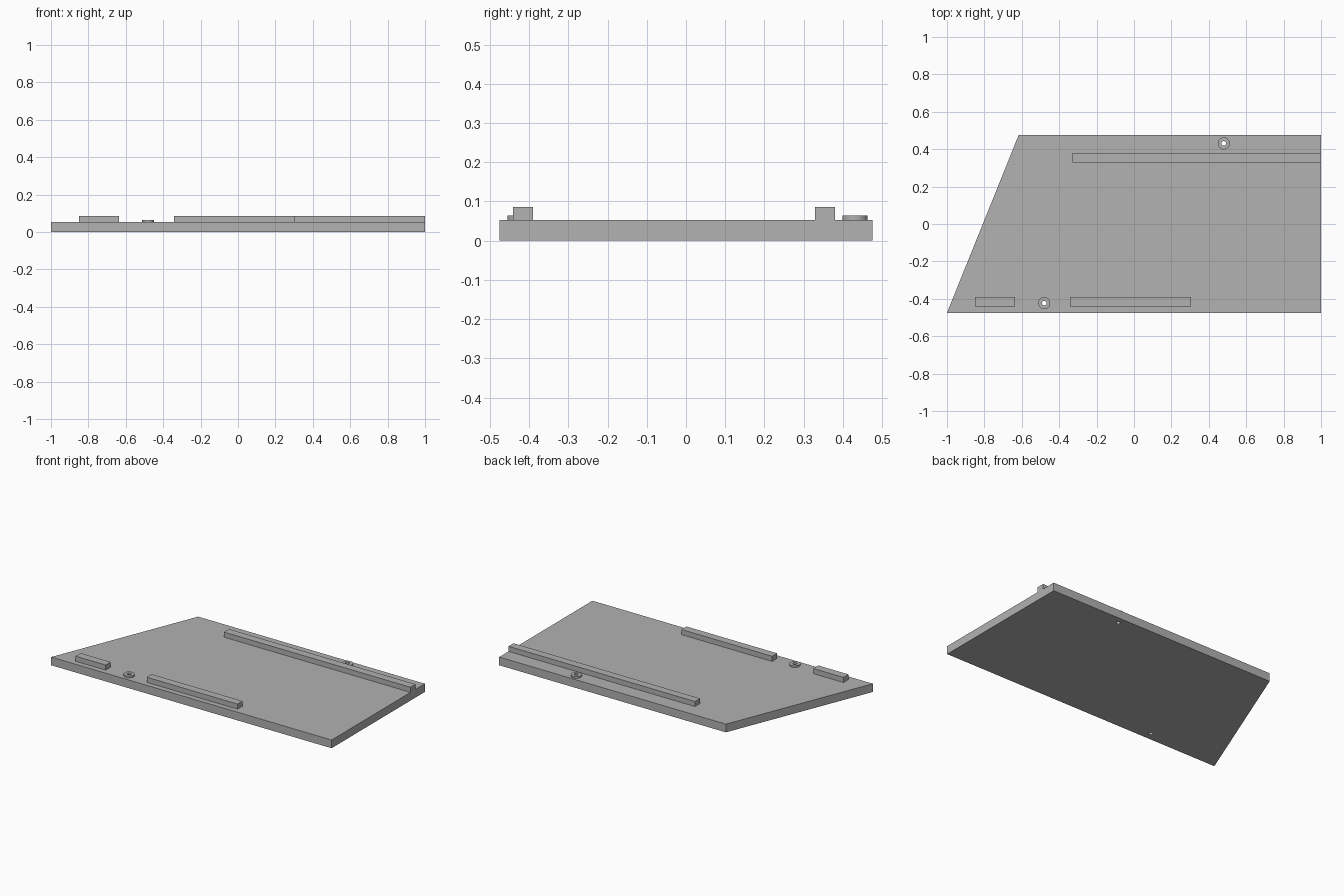
import bpy
import bmesh

if "Cube" in bpy.data.objects:
    bpy.data.objects.remove(bpy.data.objects["Cube"], do_unlink=True)

THICK = 0.053       # plate thickness
RAIL_TOP = 0.086
BOSS_TOP = 0.064
BOSS_R, HOLE_R = 0.032, 0.0125
BOSSES = {"front_boss": (-0.48, -0.423), "back_boss": (0.48, 0.431)}

grey = bpy.data.materials.new("plain_grey")
grey.use_nodes = True
COLOUR = (0.445, 0.445, 0.445, 1)
grey.diffuse_color = COLOUR
grey.node_tree.nodes["Principled BSDF"].inputs["Base Color"].default_value = COLOUR


def prism(name, outline, z0, z1):
    """Extrude a flat outline from z0 up to z1."""
    bm = bmesh.new()
    base = bm.faces.new([bm.verts.new((x, y, z0)) for x, y in outline])
    top = bmesh.ops.extrude_face_region(bm, geom=[base])["geom"]
    bmesh.ops.translate(bm, vec=(0, 0, z1 - z0),
                        verts=[v for v in top if isinstance(v, bmesh.types.BMVert)])
    bmesh.ops.recalc_face_normals(bm, faces=bm.faces)
    mesh = bpy.data.meshes.new(name)
    bm.to_mesh(mesh)
    bm.free()
    mesh.materials.append(grey)
    obj = bpy.data.objects.new(name, mesh)
    bpy.context.collection.objects.link(obj)
    return obj


def cylinder(name, centre, radius, z0, z1):
    bpy.ops.mesh.primitive_cylinder_add(
        vertices=48, radius=radius, depth=z1 - z0,
        location=(*centre, (z0 + z1) / 2))
    obj = bpy.context.object
    obj.name = name
    obj.data.materials.append(grey)
    return obj


def smooth(obj):
    bpy.ops.object.select_all(action="DESELECT")
    obj.select_set(True)
    bpy.context.view_layer.objects.active = obj
    bpy.ops.object.shade_smooth_by_angle()


def drill(obj, cutter):
    mod = obj.modifiers.new("hole", "BOOLEAN")
    mod.operation = "DIFFERENCE"
    mod.solver = "EXACT"
    mod.object = cutter
    bpy.context.view_layer.objects.active = obj
    bpy.ops.object.modifier_apply(modifier=mod.name)


# Base plate with one slanted end
plate = prism("base_plate", [(-1, -0.475), (1, -0.475), (1, 0.475), (-0.617, 0.475)], 0, THICK)

# Raised rails along the two long edges
for name, x0, x1, y0, y1 in (
        ("back_rail", -0.33, 1, 0.329, 0.38),
        ("front_short_rail", -0.85, -0.635, -0.441, -0.39),
        ("front_long_rail", -0.342, 0.305, -0.441, -0.39)):
    prism(name, [(x0, y0), (x1, y0), (x1, y1), (x0, y1)], THICK, RAIL_TOP)

# Round bosses, each drilled right through the plate
for name, centre in BOSSES.items():
    boss = cylinder(name, centre, BOSS_R, THICK, BOSS_TOP)
    cutter = cylinder("hole_cutter", centre, HOLE_R, -0.1, 0.2)
    cutter.hide_render = True
    drill(boss, cutter)
    drill(plate, cutter)
    bpy.data.objects.remove(cutter, do_unlink=True)
    smooth(boss)
smooth(plate)
